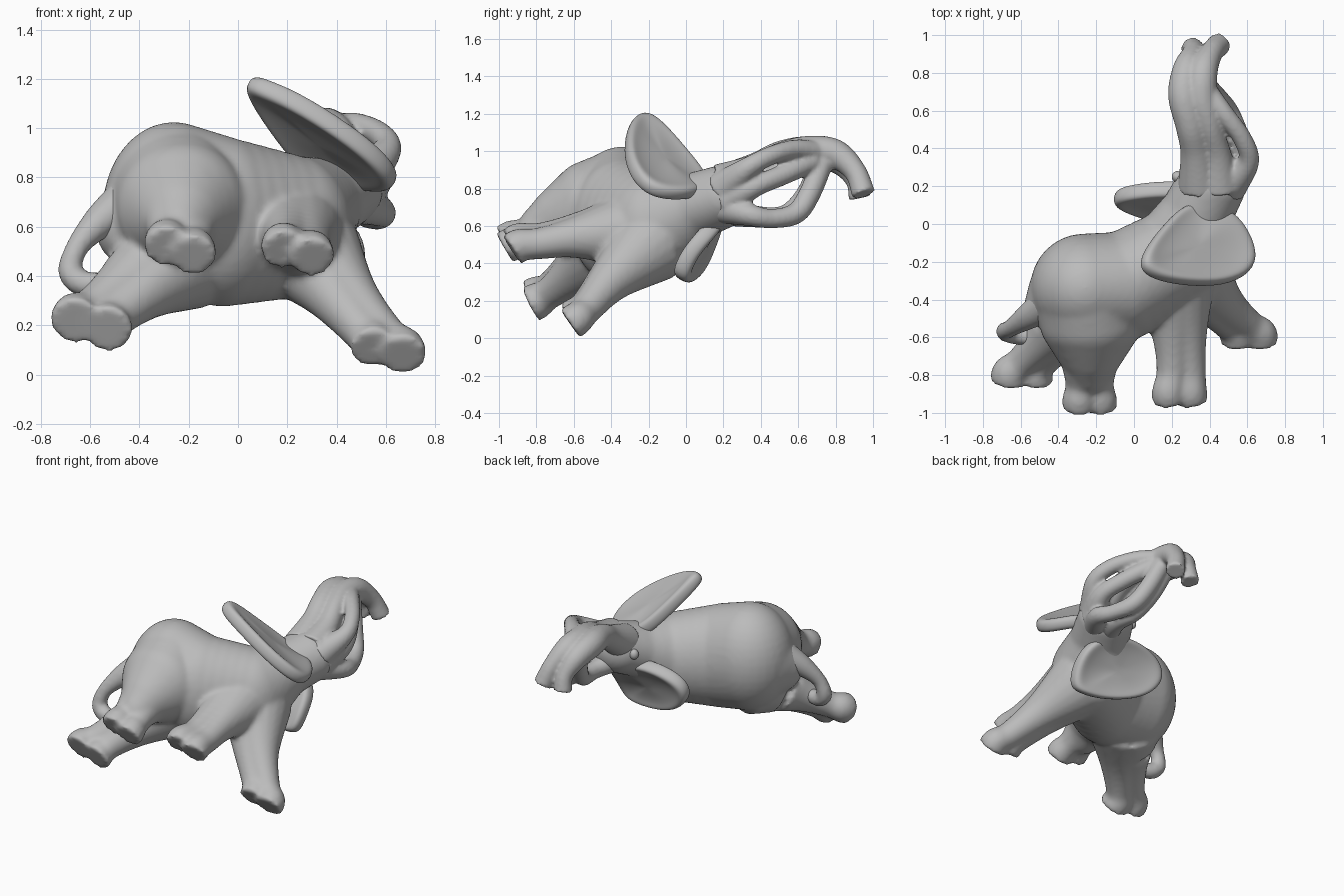
import bpy, bmesh
from mathutils import Vector, Matrix

if "Cube" in bpy.data.objects:
    bpy.data.objects.remove(bpy.data.objects["Cube"])

grey = bpy.data.materials.new("stone_grey")
grey.diffuse_color = (0.5, 0.5, 0.5, 1)
grey.use_nodes = True
grey.node_tree.nodes["Principled BSDF"].inputs["Base Color"].default_value = grey.diffuse_color


def finish(name, bm):
    bmesh.ops.recalc_face_normals(bm, faces=bm.faces[:])
    me = bpy.data.meshes.new(name)
    bm.to_mesh(me)
    bm.free()
    for p in me.polygons:
        p.use_smooth = True
    me.materials.append(grey)
    ob = bpy.data.objects.new(name, me)
    bpy.context.collection.objects.link(ob)
    return ob


def fuse(ob, voxel, smooth):
    # melt overlapping volumes into one sculpted skin
    r = ob.modifiers.new("fuse", 'REMESH')
    r.mode = 'VOXEL'
    r.voxel_size = voxel
    r.use_smooth_shade = True
    s = ob.modifiers.new("soften", 'SMOOTH')
    s.factor = 0.5
    s.iterations = smooth


def blob(bm, c, r):
    m = Matrix.Translation(c) @ Matrix.Diagonal((*r, 1))
    bmesh.ops.create_uvsphere(bm, u_segments=32, v_segments=20, radius=1, matrix=m)


def blend(bm, keys, n=5):
    # a smooth run of ellipsoids between key ellipsoids
    for (c0, r0), (c1, r1) in zip(keys, keys[1:]):
        for i in range(n + 1):
            t = i / n
            blob(bm, Vector(c0).lerp(Vector(c1), t), Vector(r0).lerp(Vector(r1), t))


def spline(pts, n=6):
    # Catmull-Rom through (x, y, z, radius) points
    p = [Vector(q) for q in pts]
    p = [2 * p[0] - p[1]] + p + [2 * p[-1] - p[-2]]
    out = []
    for i in range(1, len(p) - 2):
        a, b, c, d = p[i - 1:i + 3]
        for k in range(n):
            t = k / n
            out.append(0.5 * (2 * b + (c - a) * t + (2 * a - 5 * b + 4 * c - d) * t * t
                              + (3 * b - a - 3 * c + d) * t ** 3))
    return out + [p[-2]]


def tube(bm, pts, seg=20):
    path = spline(pts)
    pos = [q.to_3d() for q in path]
    prev = quat = last = None
    for i, q in enumerate(path):
        d = (pos[min(i + 1, len(pos) - 1)] - pos[max(i - 1, 0)]).normalized()
        quat = last.rotation_difference(d) @ quat if last else d.to_track_quat('Z', 'Y')
        last = d
        m = Matrix.Translation(pos[i]) @ quat.to_matrix().to_4x4()
        ring = bmesh.ops.create_circle(bm, segments=seg, radius=max(q[3], 0.01), matrix=m)["verts"]
        if prev:
            for k in range(seg):
                j = (k + 1) % seg
                bm.faces.new((prev[k], prev[j], ring[j], ring[k]))
        else:
            bm.faces.new(ring[::-1])
        prev = ring
    bm.faces.new(prev)


def leg(bm, hip, knee, ankle, foot, facing, spread, r):
    # each leg is two columns side by side, ending in a flat double foot
    s = Vector(spread)
    heel = Vector(foot) - Vector(facing).normalized() * 0.05
    for side in (-1, 1):
        stations = zip((hip, knee, ankle, heel, foot), (0.2, 0.6, 0.8, 1.0, 1.0), r)
        tube(bm, [(*(Vector(p) + s * f * side), rad) for p, f, rad in stations])


# torso from rump to head, legs, all one skin
bm = bmesh.new()
blend(bm, [((-.26, -.34, .665), (.29, .29, .36)), ((-.06, -.33, .62), (.26, .29, .345)),
           ((.22, -.17, .60), (.25, .26, .29)), ((.32, .03, .70), (.19, .20, .18)),
           ((.40, .19, .755), (.19, .16, .17))])
# rear thigh tapering out of the rump, and the flank under the tail
blend(bm, [((-.25, -.36, .67), (.29, .28, .34)), ((-.23, -.52, .68), (.27, .22, .27)),
           ((-.23, -.67, .64), (.18, .16, .18)), ((-.235, -.78, .58), (.12, .12, .13))])
blend(bm, [((-.36, -.36, .64), (.20, .20, .25)), ((-.48, -.43, .61), (.10, .12, .15))])
leg(bm, (-.27, -.42, .47), (-.42, -.60, .35), (-.54, -.73, .255), (-.595, -.83, .20),
    (-.15, -.87, -.45), (.066, 0, -.017), (.235, .125, .085, .097, .102))
leg(bm, (-.24, -.48, .68), (-.235, -.70, .62), (-.235, -.85, .55), (-.235, -.97, .50),
    (0, -.87, -.49), (.055, 0, -.018), (.20, .13, .085, .090, .092))
leg(bm, (.21, -.25, .58), (.24, -.58, .55), (.25, -.78, .52), (.245, -.93, .49),
    (.08, -.87, -.49), (.058, 0, -.016), (.23, .115, .085, .088, .092))
leg(bm, (.28, -.20, .50), (.42, -.40, .32), (.55, -.53, .17), (.61, -.62, .092),
    (.1, -.8, -.58), (.060, 0, -.014), (.22, .12, .085, .090, .096))
fuse(finish("body", bm), 0.016, 6)

# trunk: two columns curling up and over, with a forked tip
bm = bmesh.new()
tube(bm, [(.35, .20, .81, .12), (.33, .38, .91, .085), (.30, .52, .98, .08), (.265, .68, .995, .085),
          (.28, .82, .95, .075), (.31, .905, .85, .055), (.31, .93, .75, .06)])
tube(bm, [(.45, .20, .82, .12), (.44, .37, .91, .075), (.40, .52, .985, .068), (.36, .66, 1.0, .083),
          (.365, .80, .985, .078), (.41, .905, .89, .06), (.45, .95, .77, .063)])
# tusks and jaw looping up to the trunk
for loop in ([(.50, .20, .80, .10), (.605, .33, .91, .058), (.575, .45, .975, .05),
              (.48, .58, 1.01, .052), (.39, .70, 1.0, .055)],
             [(.50, .22, .74, .10), (.57, .36, .81, .06), (.51, .52, .875, .055), (.40, .68, .95, .06)],
             [(.48, .20, .70, .09), (.58, .34, .66, .06), (.56, .46, .64, .052),
              (.50, .59, .67, .057), (.44, .665, .78, .058), (.38, .73, .94, .058)],
             [(.40, .22, .68, .08), (.45, .38, .65, .058), (.43, .53, .66, .053),
              (.38, .64, .77, .053), (.33, .72, .94, .058)]):
    tube(bm, loop)
fuse(finish("trunk_and_tusks", bm), 0.012, 3)

# tail with a tuft, hanging clear of the hind leg
bm = bmesh.new()
tube(bm, [(-.45, -.42, .70, .10), (-.56, -.49, .62, .07), (-.65, -.55, .52, .046),
          (-.68, -.57, .42, .050), (-.63, -.585, .37, .052), (-.55, -.60, .37, .045)])
fuse(finish("tail", bm), 0.014, 3)


def ear(name, rim, t):
    pts = [Vector(p) for p in rim]
    c = sum(pts, Vector()) / len(pts)
    n = sum(((a - c).cross(b - c) for a, b in zip(pts, pts[1:] + pts[:1])), Vector()).normalized()
    bm = bmesh.new()
    # (scale, offset) rings from one face, round the rim, to the other face
    rings = [[bm.verts.new(c + (p - c) * s + n * o * t) for p in pts] for s, o in
             ((0.5, -0.6), (0.8, -0.8), (0.97, -1.1), (1.08, -0.7), (1.08, 0.7),
              (0.97, 1.1), (0.8, 0.8), (0.5, 0.6))]
    k = len(pts)
    for a, b in zip(rings, rings[1:]):
        for i in range(k):
            bm.faces.new((a[i], a[(i + 1) % k], b[(i + 1) % k], b[i]))
    for ring, o in ((rings[0], -0.6), (rings[-1], 0.6)):
        mid = bm.verts.new(c + n * o * t)
        for i in range(k):
            bm.faces.new((ring[i], ring[(i + 1) % k], mid))
    ob = finish(name, bm)
    ob.modifiers.new("round", 'SUBSURF').levels = 2
    ob.modifiers["round"].render_levels = 2


ear("right_ear", [(.05, -.20, 1.18), (.09, -.26, 1.17), (.22, -.30, 1.12), (.43, -.315, .99),
                  (.58, -.27, .87), (.63, -.18, .79), (.59, -.06, .77), (.51, .05, .78),
                  (.38, .09, .80), (.27, .09, .86), (.18, .0, .97), (.09, -.11, 1.10)], 0.042)
ear("left_ear", [(.48, -.03, .35), (.50, .02, .46), (.49, .12, .57), (.38, .18, .65),
                 (.20, .19, .69), (.05, .18, .67), (-.06, .16, .62), (-.10, .13, .53),
                 (-.03, .09, .43), (.10, .05, .36), (.28, .0, .32), (.42, -.02, .32)], 0.046)

# eyes
for name, p in (("right_eye", (.56, .25, .71)), ("left_eye", (.23, .25, .77))):
    bm = bmesh.new()
    blob(bm, p, (0.03, 0.03, 0.035))
    finish(name, bm)
